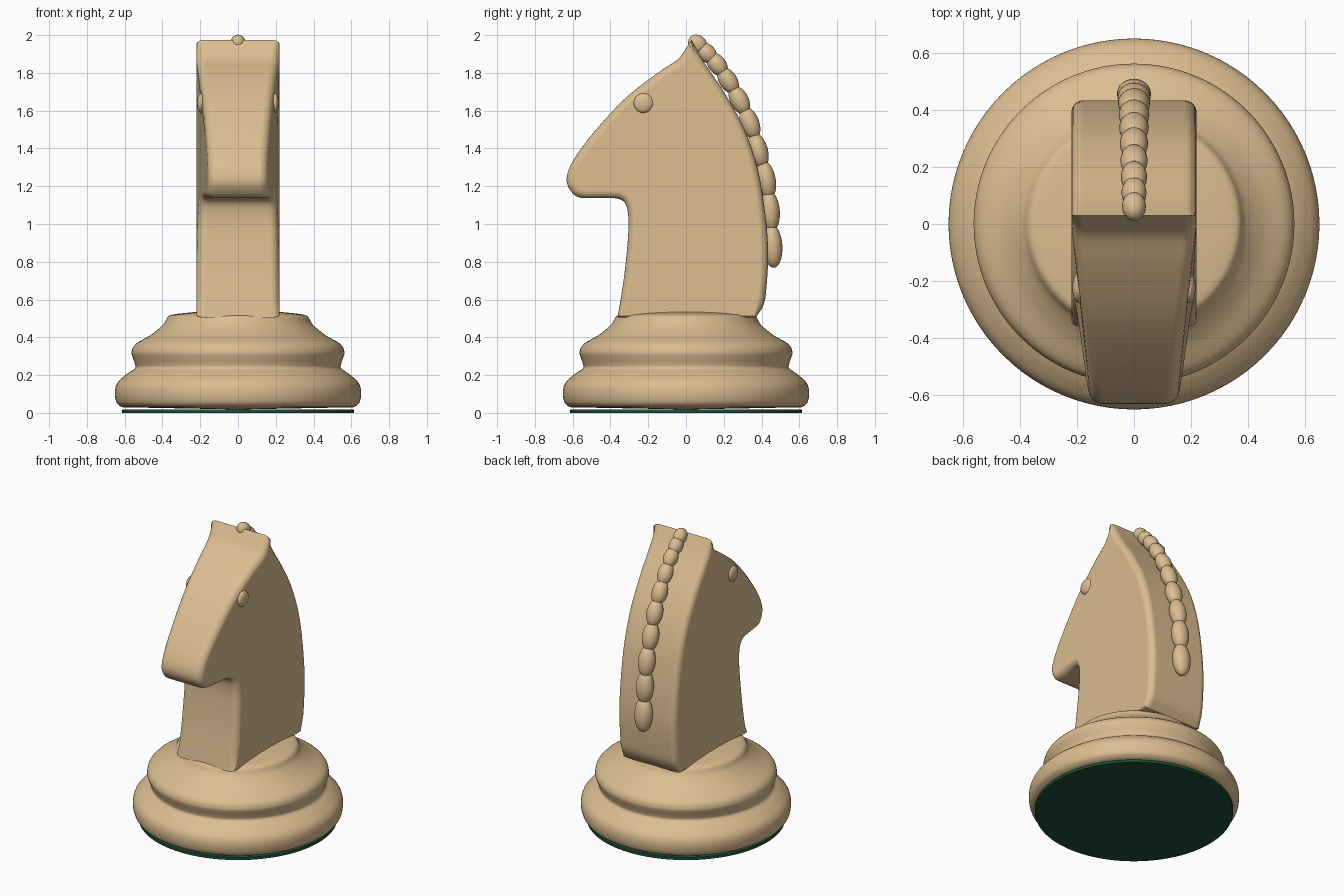
import bpy, bmesh, math
from mathutils import Vector

if "Cube" in bpy.data.objects:
    bpy.data.objects.remove(bpy.data.objects["Cube"])


def material(name, rgb):
    m = bpy.data.materials.new(name)
    m.use_nodes = True
    m.diffuse_color = (*rgb, 1)
    bsdf = next(n for n in m.node_tree.nodes if n.type == 'BSDF_PRINCIPLED')
    bsdf.inputs["Base Color"].default_value = (*rgb, 1)
    return m


wood = material("light_wood", (0.71, 0.51, 0.28))
felt = material("green_felt", (0.012, 0.08, 0.038))


def finish(bm, name, mat, angle=40):
    bmesh.ops.recalc_face_normals(bm, faces=bm.faces)
    mesh = bpy.data.meshes.new(name)
    bm.to_mesh(mesh)
    bm.free()
    mesh.materials.append(mat)
    ob = bpy.data.objects.new(name, mesh)
    bpy.context.collection.objects.link(ob)
    bpy.ops.object.select_all(action='DESELECT')
    ob.select_set(True)
    bpy.context.view_layer.objects.active = ob
    bpy.ops.object.shade_smooth_by_angle(angle=math.radians(angle))
    return ob


def spline(points, steps=4):
    """Smooth open curve through 2D points."""
    p = [Vector(q) for q in points]
    p = [2 * p[0] - p[1]] + p + [2 * p[-1] - p[-2]]
    out = []
    for a, b, c, d in zip(p, p[1:], p[2:], p[3:]):
        for i in range(steps):
            t = i / steps
            out.append(0.5 * (2 * b + (c - a) * t + (2 * a - 5 * b + 4 * c - d) * t ** 2
                              + (3 * b - a - 3 * c + d) * t ** 3))
    return out + [p[-2]]


def lathe(name, profile, mat, sides=96):
    bm = bmesh.new()
    verts = [bm.verts.new((r, 0, z)) for r, z in profile]
    edges = [bm.edges.new(e) for e in zip(verts, verts[1:])]
    bmesh.ops.spin(bm, geom=verts + edges, cent=(0, 0, 0), axis=(0, 0, 1),
                   angle=math.tau, steps=sides)
    bmesh.ops.remove_doubles(bm, verts=bm.verts, dist=0.0005)
    return finish(bm, name, mat)


def ellipsoid(name, centre, radii, tilt=0):
    bm = bmesh.new()
    bmesh.ops.create_uvsphere(bm, u_segments=24, v_segments=16, radius=1)
    for v in bm.verts:
        v.co = Vector(v.co[i] * radii[i] for i in range(3))
    ob = finish(bm, name, wood, 60)
    ob.location = centre
    ob.rotation_euler.x = tilt
    return ob


# Turned base and felt pad
base_curve = spline([(0.616, 0.03), (0.643, 0.055), (0.652, 0.11), (0.638, 0.16),
                     (0.59, 0.205), (0.547, 0.235), (0.546, 0.26), (0.558, 0.295),
                     (0.563, 0.325), (0.542, 0.365), (0.458, 0.415), (0.394, 0.47),
                     (0.37, 0.51), (0.33, 0.523), (0.22, 0.535)])
lathe("base", [(0, 0.018)] + [tuple(q) for q in base_curve] + [(0, 0.54)], wood)
lathe("felt_pad", [(0, 0), (0.615, 0), (0.615, 0.018), (0, 0.018)], felt)

# Head outline in the side plane (y, z): back of neck, then throat, muzzle and brow
back = spline([(0.03, 1.975), (0.093, 1.86), (0.21, 1.685), (0.31, 1.5), (0.38, 1.29),
               (0.42, 1.05), (0.435, 0.84), (0.425, 0.655), (0.41, 0.57), (0.37, 0.505)])
front = spline([(-0.362, 0.505), (-0.33, 0.706), (-0.31, 0.89), (-0.304, 1.02),
                (-0.32, 1.105), (-0.365, 1.135), (-0.457, 1.137), (-0.563, 1.14),
                (-0.61, 1.175), (-0.632, 1.23), (-0.614, 1.305), (-0.548, 1.41),
                (-0.43, 1.553), (-0.3, 1.685), (-0.14, 1.807), (-0.045, 1.87),
                (0, 1.93), (0.03, 1.975)])
outline = back + front[:-1]
corners = [back[0], back[-1], front[0]]


def inset_outline(amount):
    """Move the outline inwards, less so near its corners."""
    out = []
    n = len(outline)
    for i, p in enumerate(outline):
        d1 = (p - outline[i - 1]).normalized()
        d2 = (outline[(i + 1) % n] - p).normalized()
        n1, n2 = Vector((d1.y, -d1.x)), Vector((d2.y, -d2.x))
        near = min((p - c).length for c in corners)
        limit = min(1, 0.3 + 10 * near)
        out.append(p + (n1 + n2) / max(1 + n1.dot(n2), 0.5) * amount * limit)
    return out


# Rounded slab lofted from rings, with flat sides
HALF, ROUND, STEPS = 0.22, 0.042, 5
bm = bmesh.new()
half_rings = []
for k in range(STEPS + 1):
    a = math.pi / 2 * k / STEPS
    half_rings.append((HALF - ROUND + ROUND * math.sin(a), ROUND * (1 - math.cos(a))))
rings = [(-x, i) for x, i in reversed(half_rings)] + half_rings
loops = [[bm.verts.new((x, *q)) for q in inset_outline(i)] for x, i in rings]
count = len(outline)
for la, lb in zip(loops, loops[1:]):
    for j in range(count):
        k = (j + 1) % count
        bm.faces.new((la[j], la[k], lb[k], lb[j]))
bm.faces.new(loops[0])
bm.faces.new(loops[-1])

# Face narrows towards the muzzle, from a line between ear and throat
ear = Vector((0, 0.03, 1.975))
forward = Vector((0, -0.97, 0.243))
bmesh.ops.bisect_plane(bm, geom=bm.verts[:] + bm.edges[:] + bm.faces[:],
                       plane_co=ear, plane_no=forward, dist=0.0005)
for v in bm.verts:
    depth = max(0, (v.co - ear).dot(forward))
    v.co.x -= math.copysign(0.145 * depth, v.co.x)
head = finish(bm, "horse_head", wood)
head.modifiers.new("flat_sides", 'WEIGHTED_NORMAL').keep_sharp = True

# Eyes
for side, s in (("left", 1), ("right", -1)):
    ellipsoid(side + "_eye", (s * 0.195, -0.225, 1.64), (0.022, 0.052, 0.052))

# Braided mane: beads shrinking towards the ears
mane = [(0.458, 0.885), (0.445, 1.07), (0.424, 1.235), (0.383, 1.39), (0.338, 1.535),
        (0.283, 1.655), (0.223, 1.76), (0.165, 1.845), (0.11, 1.905), (0.062, 1.952)]
for i, (y, z) in enumerate(mane):
    t = i / (len(mane) - 1)
    y0, z0 = mane[max(i - 1, 0)]
    y1, z1 = mane[min(i + 1, len(mane) - 1)]
    ellipsoid(f"mane_bead_{i + 1}", (0, y, z),
              (0.06 - 0.018 * t, 0.052 - 0.006 * t, 0.117 - 0.062 * t),
              math.atan2(y0 - y1, z1 - z0))
